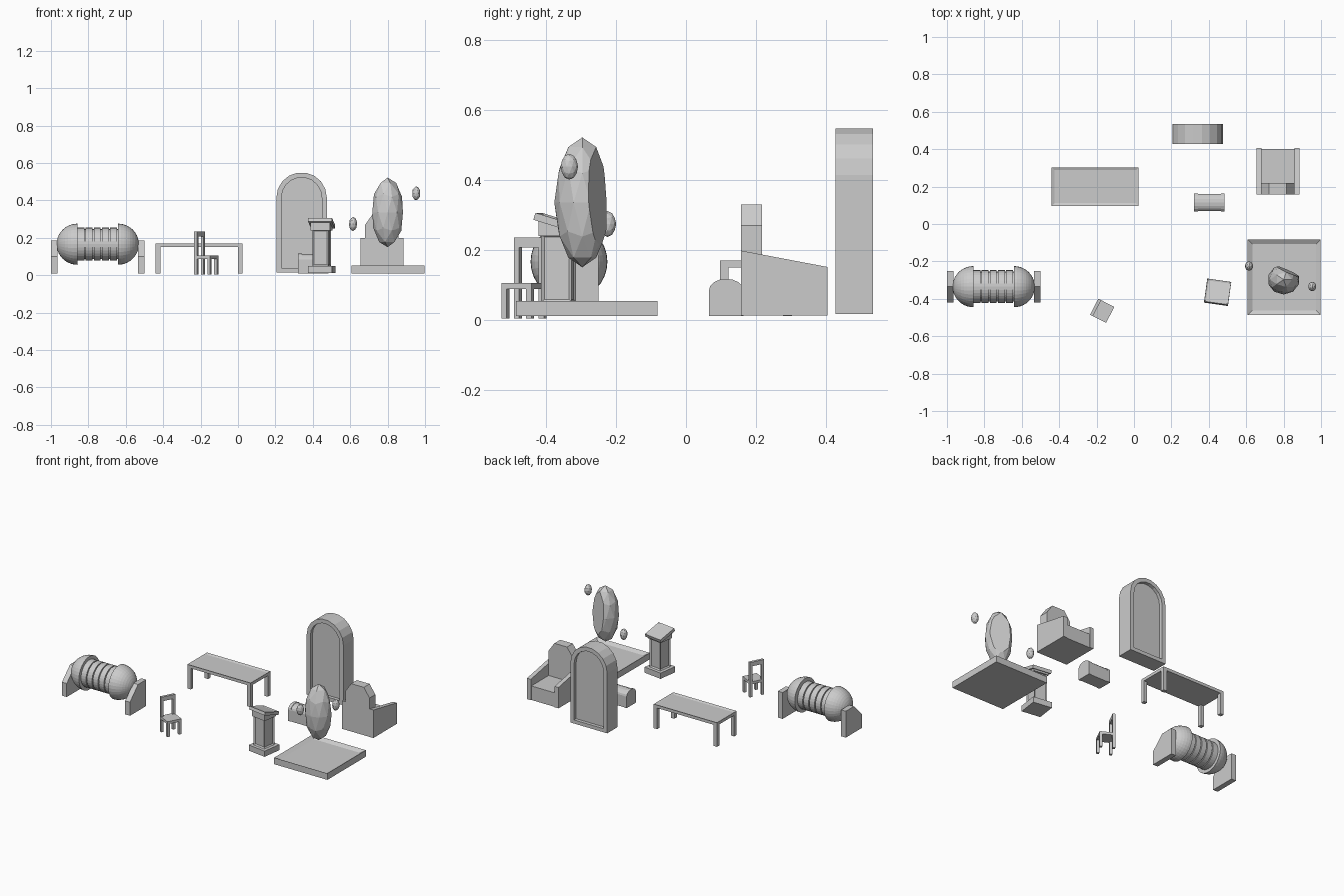
import bpy, bmesh, math
from mathutils import Vector, Matrix

if "Cube" in bpy.data.objects:
    bpy.data.objects.remove(bpy.data.objects["Cube"])


def finish(bm, name, m=None):
    if m is not None:
        bmesh.ops.transform(bm, matrix=m, verts=bm.verts)
    bmesh.ops.recalc_face_normals(bm, faces=bm.faces)
    me = bpy.data.meshes.new(name)
    bm.to_mesh(me)
    bm.free()
    ob = bpy.data.objects.new(name, me)
    bpy.context.collection.objects.link(ob)
    return ob


def prism(name, pts, axis, a, b, m=None):
    """Extrude a 2D profile along an axis (x: profile is y,z; y: profile is x,z)."""
    bm = bmesh.new()
    put = {'x': lambda p, t: (t, p[0], p[1]), 'y': lambda p, t: (p[0], t, p[1])}[axis]
    lo = [bm.verts.new(put(p, a)) for p in pts]
    hi = [bm.verts.new(put(p, b)) for p in pts]
    bm.faces.new(lo)
    bm.faces.new(hi)
    for i in range(len(pts)):
        j = (i + 1) % len(pts)
        bm.faces.new((lo[i], lo[j], hi[j], hi[i]))
    return finish(bm, name, m)


def box(name, x, y, z, m=None, inset=0, depth=0, sides=False):
    """Box from ranges; optionally with recessed top or recessed side panels."""
    bm = bmesh.new()
    bmesh.ops.create_cube(bm, size=1)
    for v in bm.verts:
        v.co = [r[0] if c < 0 else r[1] for c, r in zip(v.co, (x, y, z))]
    if inset:
        bm.normal_update()
        fs = [f for f in bm.faces if (abs(f.normal.z) < .5 if sides else f.normal.z > .5)]
        bmesh.ops.inset_individual(bm, faces=fs, thickness=inset, depth=0)
        for f in fs:
            n = f.normal.copy()
            for v in f.verts:
                v.co -= n * depth
    return finish(bm, name, m)


def lathe_x(name, prof, cy, cz, seg=32):
    """Revolve an (x, radius) profile around a horizontal axis."""
    bm = bmesh.new()
    vs = [bm.verts.new((x, 0, r)) for x, r in prof]
    es = [bm.edges.new(e) for e in zip(vs, vs[1:])]
    bmesh.ops.spin(bm, geom=vs + es, cent=(0, 0, 0), axis=(1, 0, 0), angle=2 * math.pi,
                   steps=seg, use_duplicate=False)
    bmesh.ops.remove_doubles(bm, verts=bm.verts, dist=1e-5)
    return finish(bm, name, Matrix.Translation((0, cy, cz)))


def crystal(name, loc, size, sub, cut=None):
    bm = bmesh.new()
    bmesh.ops.create_icosphere(bm, subdivisions=sub, radius=1)
    bmesh.ops.scale(bm, vec=size, verts=bm.verts)
    if cut:
        n = Vector(cut[0]).normalized()
        r = bmesh.ops.bisect_plane(bm, geom=bm.verts[:] + bm.edges[:] + bm.faces[:],
                                   plane_co=n * cut[1], plane_no=n, clear_outer=True)
        bmesh.ops.contextual_create(bm, geom=[e for e in r['geom_cut'] if isinstance(e, bmesh.types.BMEdge)])
    return finish(bm, name, Matrix.Translation(loc))


# capsule: domed ends, banded body, wedge stands
CX, CY, CZ = -.75, -.335, .166
for s, side in ((-1, "left"), (1, "right")):
    dome = [(CX + s * (.108 + .112 * math.sin(t)), .11 * math.cos(t))
            for t in [i * math.pi / 20 for i in range(11)]]
    lathe_x(side + "_dome", [(CX + s * .108, 0)] + dome, CY, CZ)
    a, b = sorted((CX + s * .215, CX + s * .25))
    prism(side + "_stand", [(-.42, .01), (-.25, .01), (-.25, .185), (-.335, .185), (-.42, .1)], 'x', a, b)
lathe_x("capsule_core", [(CX - .11, 0), (CX - .11, .08), (CX + .11, .08), (CX + .11, 0)], CY, CZ)
for i in range(5):
    x = CX - .108 + i * .0435
    lathe_x("capsule_band", [(x, .075), (x, .088), (x + .037, .088), (x + .037, .075)], CY, CZ)

# table
box("table_top", (-.44, .025), (.097, .303), (.15, .17), inset=.022, depth=.006)
for x in (-.44, 0):
    for y in (.097, .278):
        box("table_leg", (x, x + .025), (y, y + .025), (.01, .15))

# chair, facing its local +x
M = Matrix.Translation((-.17, -.464, 0)) @ Matrix.Rotation(math.radians(-27), 4, 'Z')
H, L = .048, .017
box("chair_seat", (-H, H), (-H, H), (.088, .105), M)
for y in (-H, H - L):
    box("chair_front_leg", (H - L, H), (y, y + L), (.003, .088), M)
    box("chair_back_post", (-H, -H + L), (y, y + L), (.003, .235), M)
box("chair_top_rail", (-H, -H + L), (-H + L, H - L), (.207, .235), M)

# stone arch with recessed panel
AX, AZ, RO, RI = .34, .415, .135, .108
for s in (-1, 1):
    for i in range(4):
        z = .016 + i * .09975
        a, b = sorted((AX + s * RO, AX + s * RI))
        box("arch_side_block", (a, b), (.428, .535), (z, z + .09975))
N = 9
for i in range(N):
    t0, t1 = i * math.pi / N, (i + 1) * math.pi / N
    prism("arch_stone", [(AX + r * math.cos(t), AZ + r * math.sin(t))
                         for r, t in ((RI, t0), (RO, t0), (RO, t1), (RI, t1))], 'y', .428, .535)
box("arch_sill", (AX - RI, AX + RI), (.428, .535), (.016, .04))
prism("arch_panel", [(AX - RI, .03), (AX + RI, .03)] +
      [(AX + RI * math.cos(i * math.pi / N), AZ + RI * math.sin(i * math.pi / N)) for i in range(N + 1)],
      'y', .45, .513)


# barrel-topped chest
def chest_profile(g):
    c, w = .115, .046 + g
    return [(c - w, .01), (c + w, .01)] + [
        (c + w * math.cos(t), .085 + (.029 + g) * math.sin(t)) for t in [i * math.pi / 8 for i in range(9)]]


prism("chest_body", chest_profile(0), 'x', .322, .485)
for x in (.322, .465):
    prism("chest_band", chest_profile(.003), 'x', x, x + .02)

# throne, facing +y
prism("throne_back", [(.68, .012), (.857, .012), (.857, .27), (.815, .33), (.722, .33), (.68, .27)],
      'y', .157, .218)
box("throne_seat", (.68, .857), (.218, .4), (.012, .105))
for x in (.654, .857):
    prism("throne_arm", [(.157, .012), (.405, .012), (.405, .151), (.157, .198)], 'x', x, x + .028)

# lectern
M = Matrix.Translation((.447, -.365, 0)) @ Matrix.Rotation(math.radians(-8), 4, 'Z')
box("lectern_base", (-.065, .065), (-.065, .065), (.012, .05), M)
box("lectern_column", (-.044, .044), (-.044, .044), (.05, .245), M, inset=.012, depth=.006, sides=True)
prism("lectern_head", [(-.05, .24), (.05, .24), (.05, .255), (-.05, .285)], 'x', -.052, .052, M)
T = M @ Matrix.Translation((0, 0, .276)) @ Matrix.Rotation(math.radians(-17), 4, 'X')
box("lectern_board", (-.064, .064), (-.064, .064), (-.009, .012), T, inset=.012, depth=.004)

# platform with floating crystals
box("platform", (.607, .998), (-.487, -.082), (.01, .053), inset=.036, depth=.015)
crystal("large_crystal", (.8, -.297, .336), (.086, .08, .186), 2, ((.4, .9, .05), .05))
crystal("left_small_crystal", (.615, -.225, .274), (.022, .025, .037), 2)
crystal("right_small_crystal", (.953, -.334, .438), (.022, .025, .037), 2)
